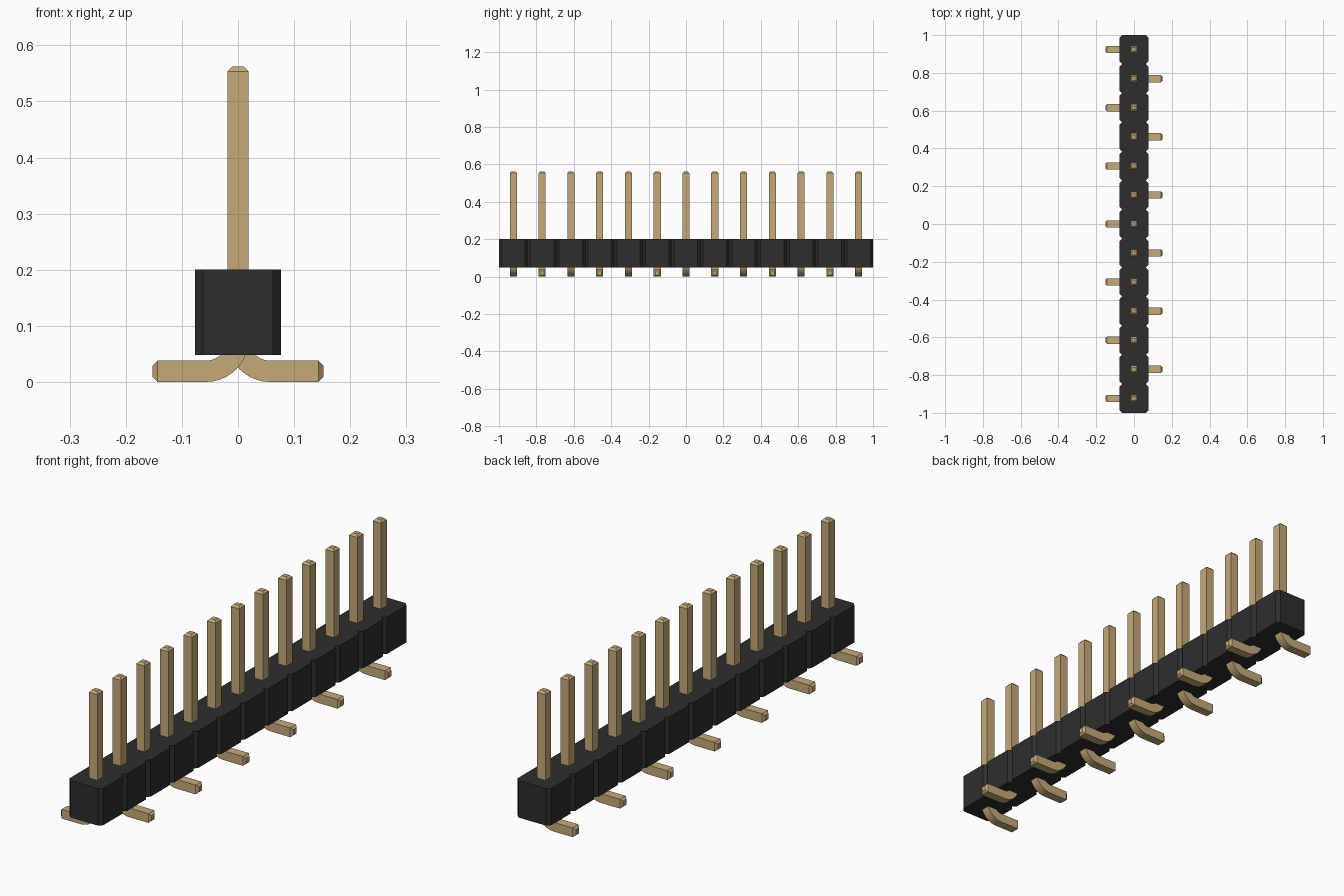
import bpy
import bmesh
from math import sin, cos, pi
from mathutils import Vector

cube = bpy.data.objects.get("Cube")
if cube:
    bpy.data.objects.remove(cube, do_unlink=True)

COUNT = 13
PITCH = 2 / COUNT
HALF = PITCH / 2        # half width of one housing cell
CHAMFER = 0.0145
BASE, TOP = 0.048, 0.2  # housing height range
PIN = 0.019             # half thickness of a pin
TIP = 0.0085            # length and inset of the tapered tips


def material(name, color):
    mat = bpy.data.materials.new(name)
    mat.use_nodes = True
    mat.diffuse_color = (*color, 1)
    mat.node_tree.nodes["Principled BSDF"].inputs["Base Color"].default_value = (*color, 1)
    return mat


def finish(bm, name, mat):
    bmesh.ops.recalc_face_normals(bm, faces=bm.faces)
    mesh = bpy.data.meshes.new(name)
    bm.to_mesh(mesh)
    bm.free()
    mesh.materials.append(mat)
    obj = bpy.data.objects.new(name, mesh)
    bpy.context.collection.objects.link(obj)
    return obj


black = material("black plastic", (0.027, 0.027, 0.027))
gold = material("gold metal", (0.56, 0.40, 0.19))

# Housing: one notched outline, extruded upwards
side = []
for i in range(COUNT):
    y = -1 + i * PITCH
    side += [(HALF - CHAMFER, y), (HALF, y + CHAMFER), (HALF, y + PITCH - CHAMFER)]
side.append((HALF - CHAMFER, 1))
outline = side + [(-x, y) for x, y in reversed(side)]
bm = bmesh.new()
floor = bm.faces.new([bm.verts.new((x, y, BASE)) for x, y in outline])
grown = bmesh.ops.extrude_face_region(bm, geom=[floor])["geom"]
bmesh.ops.translate(bm, vec=(0, 0, TOP - BASE),
                    verts=[v for v in grown if isinstance(v, bmesh.types.BMVert)])
finish(bm, "housing", black)

# Pin path: (x, z, angle of the cross-section, half thickness), foot towards +x
REACH, HEIGHT, STEPS = 0.152, 0.562, 10
BEND = 3 * PIN          # centre-line radius of the bend
path = [(0, HEIGHT, 0, PIN - TIP), (0, HEIGHT - TIP, 0, PIN)]
for k in range(STEPS + 1):
    a = pi / 2 * k / STEPS
    path.append((BEND - BEND * cos(a), PIN + BEND - BEND * sin(a), a, PIN))
path += [(REACH - TIP, PIN, pi / 2, PIN), (REACH, PIN, pi / 2, PIN - TIP)]


def add_pin(index):
    direction = -1 if index % 2 == 0 else 1
    y = -1 + (index + 0.5) * PITCH
    bm = bmesh.new()
    rings = []
    for x, z, a, h in path:
        across = Vector((cos(a), 0, sin(a))) * h
        depth = Vector((0, h, 0))
        corners = [across + depth, across - depth, -across - depth, -across + depth]
        ring = []
        for c in corners:
            p = Vector((x, y, z)) + c
            ring.append(bm.verts.new((p.x * direction, p.y, p.z)))
        rings.append(ring)
    for lower, upper in zip(rings, rings[1:]):
        for j in range(4):
            n = (j + 1) % 4
            bm.faces.new((lower[j], lower[n], upper[n], upper[j]))
    bm.faces.new(rings[0])
    bm.faces.new(rings[-1])
    return finish(bm, f"pin_{index + 1}", gold)


# Row of pins with feet alternating left and right
bpy.ops.object.select_all(action="DESELECT")
for i in range(COUNT):
    pin = add_pin(i)
    pin.select_set(True)
    bpy.context.view_layer.objects.active = pin
bpy.ops.object.shade_smooth_by_angle(angle=pi / 6)
